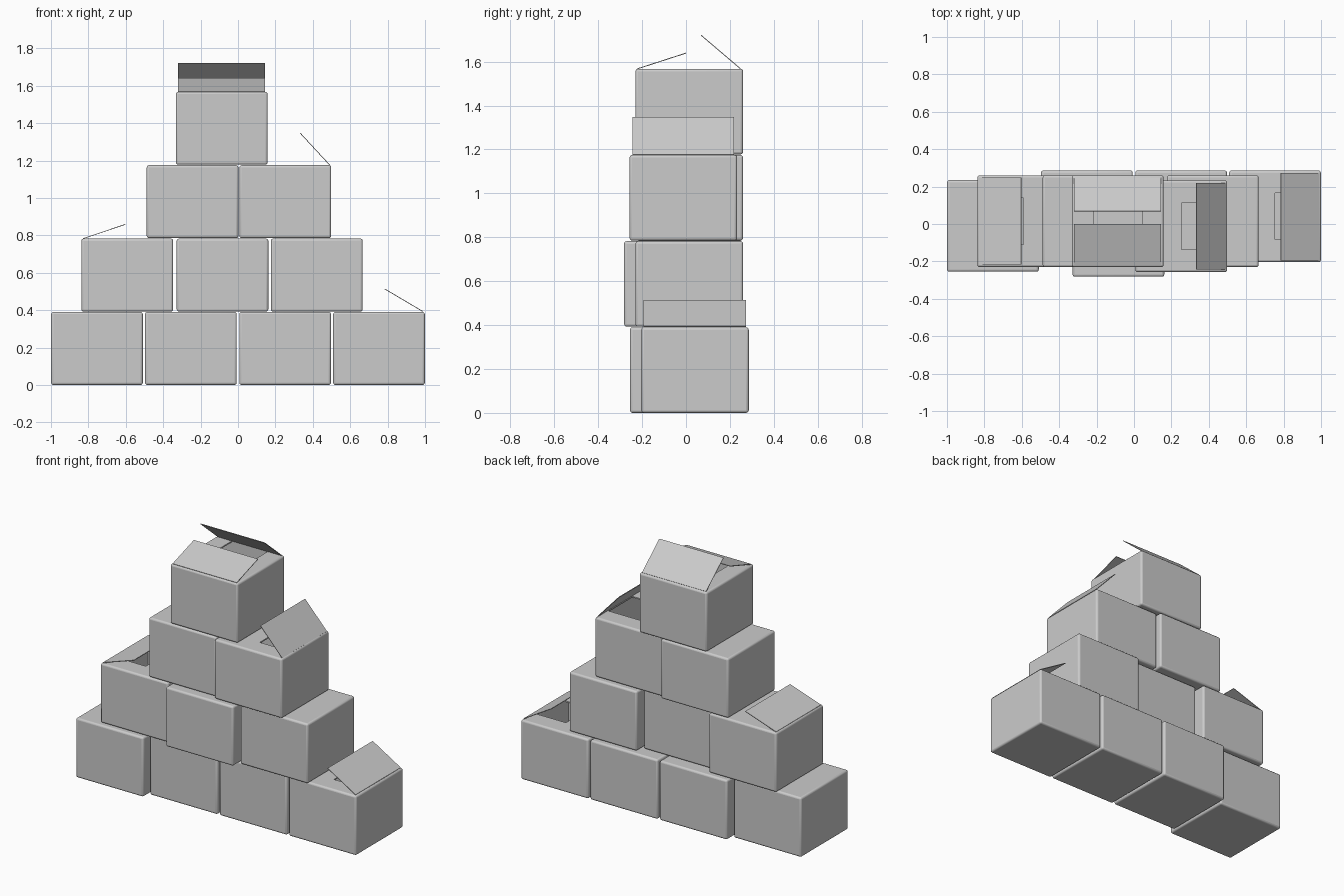
import bpy, bmesh
from mathutils import Vector

if "Cube" in bpy.data.objects:
    bpy.data.objects.remove(bpy.data.objects["Cube"])

W, D, H = 0.49, 0.49, 0.39      # carton size
PITCH = 0.3925                  # vertical spacing of the rows
WALL = 0.008


def cuboid(name, lo, hi):
    lo, hi = Vector(lo), Vector(hi)
    bm = bmesh.new()
    bmesh.ops.create_cube(bm, size=1)
    for v in bm.verts:
        v.co = Vector(((hi - lo)[i] * v.co[i] for i in range(3)))
    me = bpy.data.meshes.new(name)
    bm.to_mesh(me)
    bm.free()
    ob = bpy.data.objects.new(name, me)
    ob.location = (lo + hi) / 2
    bpy.context.collection.objects.link(ob)
    return ob


def cut(ob, lo, hi):
    c = cuboid(ob.name + "_cutter", lo, hi)
    c.hide_render = True
    c.hide_viewport = True
    m = ob.modifiers.new("cut", 'BOOLEAN')
    m.object = c
    m.operation = 'DIFFERENCE'
    m.solver = 'EXACT'


def carton(name, cx, cy, row, opening=None):
    """Rounded carton; opening = (x0, x1, y0, y1) relative to its centre."""
    z = row * PITCH
    ob = cuboid(name, (cx - W/2, cy - D/2, z), (cx + W/2, cy + D/2, z + H))
    b = ob.modifiers.new("round", 'BEVEL')
    b.width, b.segments = 0.012, 3
    if opening:
        x0, x1, y0, y1 = opening
        # hollow inside, then the hole in the top
        cut(ob, (cx - W/2 + WALL, cy - D/2 + WALL, z + WALL),
            (cx + W/2 - WALL, cy + D/2 - WALL, z + H - WALL))
        cut(ob, (cx + x0, cy + y0, z + H - 0.05), (cx + x1, cy + y1, z + H + 0.05))
    bpy.ops.object.select_all(action='DESELECT')
    bpy.context.view_layer.objects.active = ob
    ob.select_set(True)
    bpy.ops.object.shade_smooth_by_angle()


def flap(name, axis, hinge, tip, lo, hi):
    """Thin lid panel; hinge and tip are (across, z), lo..hi runs along the hinge."""
    def pt(p, t):
        return (p[0], t, p[1]) if axis == 'x' else (t, p[0], p[1])
    me = bpy.data.meshes.new(name)
    me.from_pydata([pt(hinge, lo), pt(hinge, hi), pt(tip, hi), pt(tip, lo)],
                   [], [(0, 1, 2, 3)])
    ob = bpy.data.objects.new(name, me)
    bpy.context.collection.objects.link(ob)
    s = ob.modifiers.new("thickness", 'SOLIDIFY')
    s.thickness, s.offset = 0.004, 0


# openings: right half, left half, or the middle strip along y
RIGHT = (0, 0.232, -0.125, 0.125)
LEFT = (-0.232, 0, -0.125, 0.125)
MIDDLE = (-0.13, 0.13, -0.232, 0.232)

# cartons: x, y, row, opening
for i, (x, y, row, op) in enumerate([
        (-0.754, -0.01, 0, None), (-0.252, 0.041, 0, None),
        (0.252, 0.041, 0, None), (0.754, 0.041, 0, RIGHT),
        (-0.592, 0.015, 1, LEFT), (-0.083, -0.037, 1, None), (0.421, 0.015, 1, None),
        (-0.243, 0.015, 2, None), (0.253, -0.012, 2, RIGHT),
        (-0.087, 0.015, 3, MIDDLE)]):
    carton(f"carton_{i + 1}", x, y, row, op)

# raised lid flaps
flap("bottom_row_flap", 'x', (0.988, 0.393), (0.785, 0.513), -0.194, 0.273)
flap("second_row_flap", 'x', (-0.827, 0.783), (-0.603, 0.858), -0.217, 0.248)
flap("third_row_flap", 'x', (0.491, 1.175), (0.333, 1.346), -0.244, 0.218)
flap("top_front_flap", 'y', (-0.22, 1.568), (0.0, 1.639), -0.32, 0.145)
flap("top_back_flap", 'y', (0.248, 1.568), (0.068, 1.721), -0.32, 0.145)
